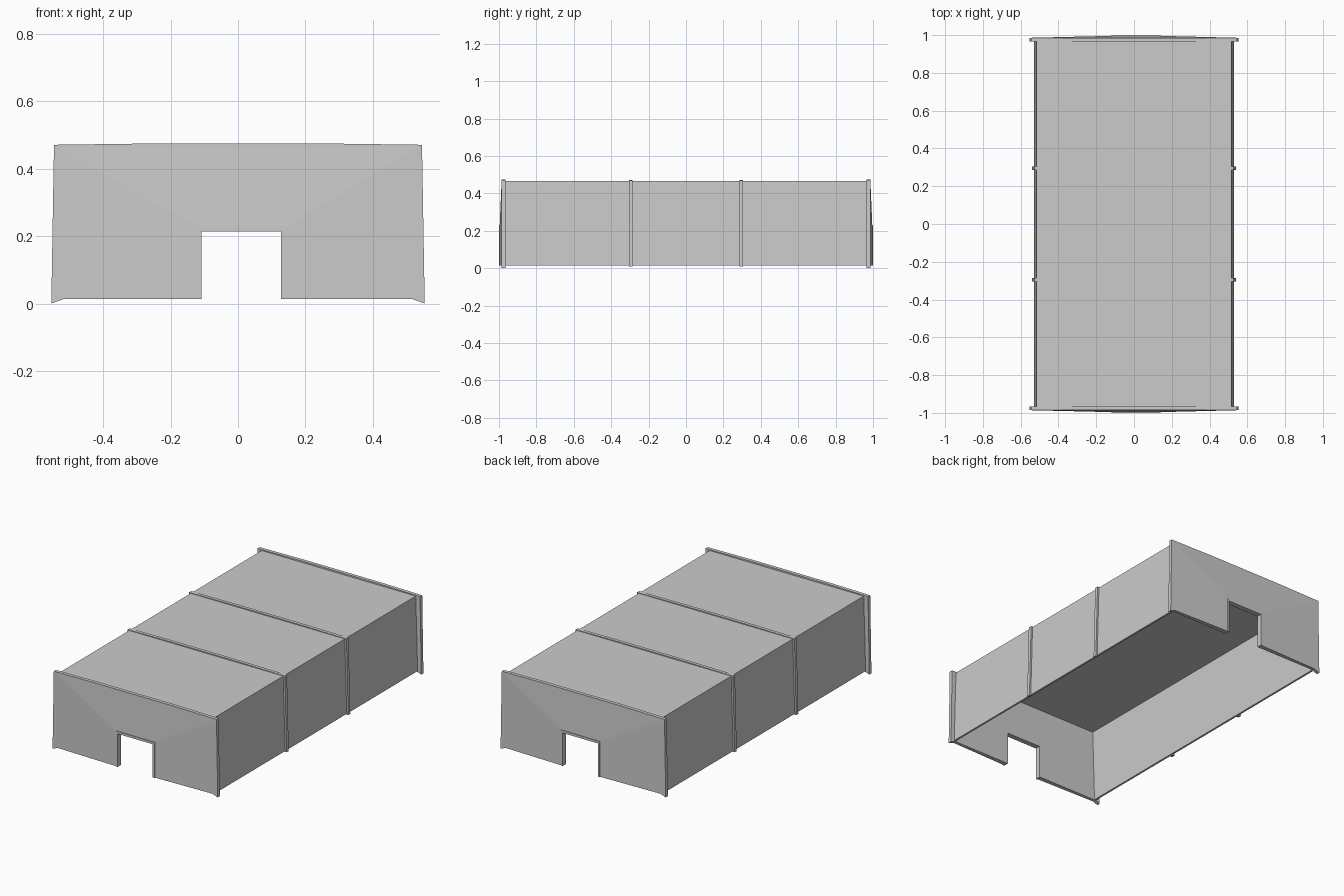
import bpy, bmesh

if "Cube" in bpy.data.objects:
    bpy.data.objects.remove(bpy.data.objects["Cube"])


def loft(name, rings, closed=False):
    """Skin a list of equal-length point rings; cap the ends unless closed."""
    bm = bmesh.new()
    vs = [[bm.verts.new(p) for p in r] for r in rings]
    n = len(rings[0])
    pairs = list(zip(vs, vs[1:] + vs[:1])) if closed else list(zip(vs, vs[1:]))
    for a, b in pairs:
        for i in range(n):
            j = (i + 1) % n
            bm.faces.new((a[i], a[j], b[j], b[i]))
    if not closed:
        bm.faces.new(vs[0])
        bm.faces.new(vs[-1])
    bmesh.ops.recalc_face_normals(bm, faces=bm.faces)
    mesh = bpy.data.meshes.new(name)
    bm.to_mesh(mesh)
    bm.free()
    ob = bpy.data.objects.new(name, mesh)
    bpy.context.collection.objects.link(ob)
    return ob


def arch(xb, xt, zb, zt, crown=0.0):
    """Open half-section: bottom left, top left, crown pair, top right, bottom right."""
    pts = [(-xb, zb), (-xt, zt)]
    if crown:
        pts += [(-0.25, zt + crown), (0.25, zt + crown)]
    return pts + [(xt, zt), (xb, zb)]


def hoop(name, outer, inner, y0, y1):
    """Thick inverted-U section swept along y, open underneath."""
    rings = [[(xo, y0, zo), (xo, y1, zo), (xi, y1, zi), (xi, y0, zi)]
             for (xo, zo), (xi, zi) in zip(outer, inner)]
    return loft(name, rings)


# Main shell: leaning side walls and flat roof
hoop("shell", arch(0.53, 0.517, 0.015, 0.466),
     arch(0.518, 0.505, 0.015, 0.454), -0.97, 0.97)

# Two ribs around the shell
for s in (-1, 1):
    hoop("rib", arch(0.54, 0.528, 0.01, 0.469, 0.003),
         arch(0.524, 0.511, 0.01, 0.46, 0.001), s * 0.295 - 0.01, s * 0.295 + 0.01)

for s, end in ((-1, "front"), (1, "back")):
    # Flange around the end
    hoop(end + "_flange", arch(0.554, 0.546, 0.0, 0.471, 0.004),
         arch(0.518, 0.505, 0.013, 0.454, 0.001), s * 0.965, s * 0.986)

    # End wall: three panels sloping out to the doorway
    outer = [(-0.53, 0.013), (-0.54, 0.466), (0.54, 0.466), (0.53, 0.013)]
    door = [(-0.12, 0.013), (-0.12, 0.228), (0.14, 0.228), (0.14, 0.013)]
    loft(end + "_wall", [[(xo, s * 0.986, zo), (xd, s * 0.996, zd),
                          (xd, s * 0.968, zd), (xo, s * 0.968, zo)]
                         for (xo, zo), (xd, zd) in zip(outer, door)])

    # Door frame lining the opening
    inside = [(-0.108, 0.013), (-0.108, 0.214), (0.128, 0.214), (0.128, 0.013)]
    hoop(end + "_door_frame", door, inside, s * 0.968, s * 1.0)
